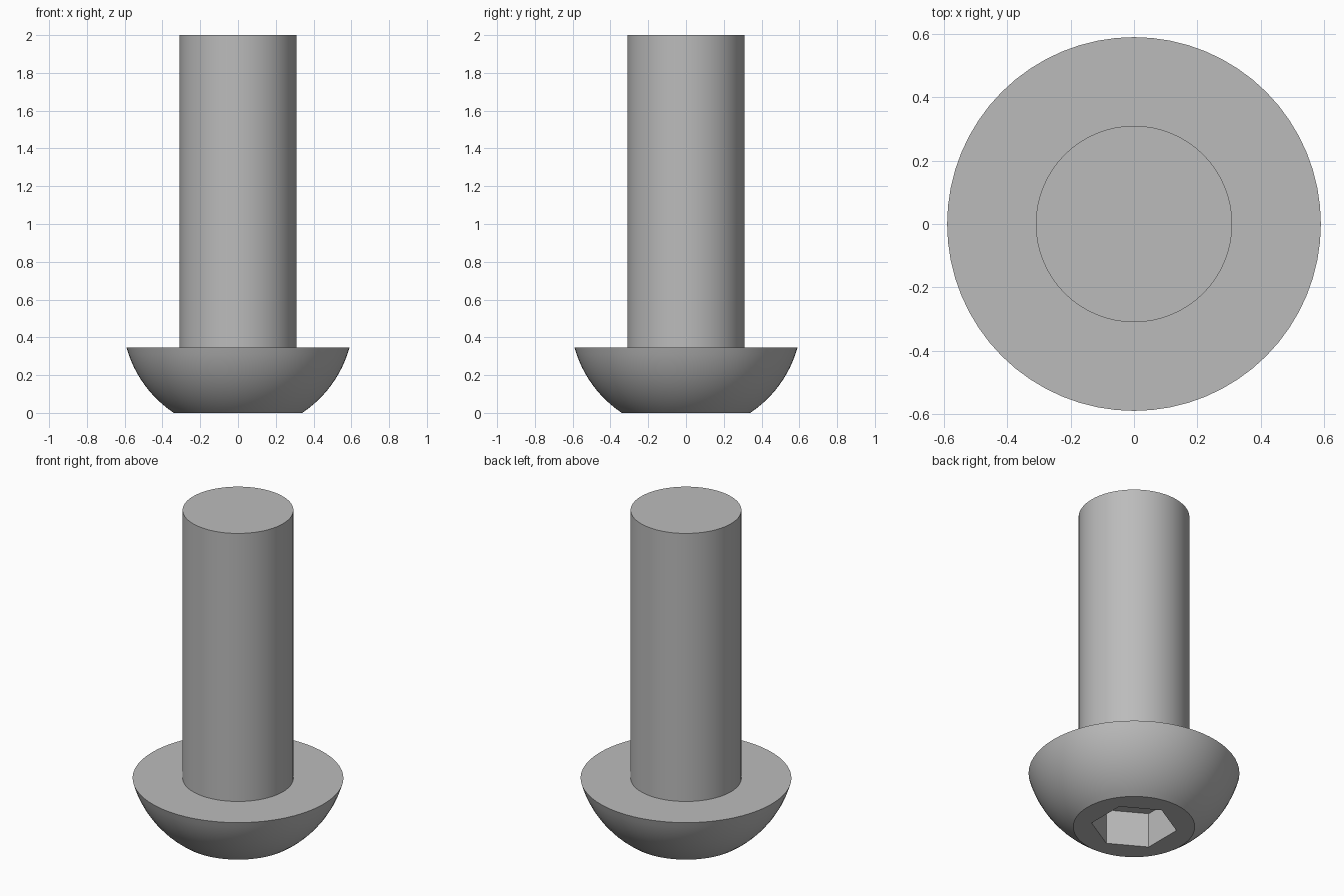
import bpy
import bmesh
import math

if "Cube" in bpy.data.objects:
    bpy.data.objects.remove(bpy.data.objects["Cube"])

SEGMENTS = 64
HEAD_R, HEAD_H, CROWN_R = 0.59, 0.345, 0.34
SHANK_R, TOP = 0.31, 2.0
SOCKET_R, SOCKET_DEPTH = 0.241, 0.215

steel = bpy.data.materials.new("grey steel")
steel.diffuse_color = (0.5, 0.5, 0.5, 1.0)
steel.use_nodes = True
steel.node_tree.nodes["Principled BSDF"].inputs["Base Color"].default_value = steel.diffuse_color


def lathe(name, profile):
    """Spin (radius, z) points around the z axis; end points are capped."""
    bm = bmesh.new()
    rings = [[bm.verts.new((r * math.cos(2 * math.pi * i / SEGMENTS),
                            r * math.sin(2 * math.pi * i / SEGMENTS), z))
              for i in range(SEGMENTS)] for r, z in profile]
    for low, high in zip(rings, rings[1:]):
        for i in range(SEGMENTS):
            j = (i + 1) % SEGMENTS
            bm.faces.new((low[i], low[j], high[j], high[i]))
    bm.faces.new(rings[0][::-1])
    bm.faces.new(rings[-1])
    mesh = bpy.data.meshes.new(name)
    bm.to_mesh(mesh)
    bm.free()
    obj = bpy.data.objects.new(name, mesh)
    bpy.context.collection.objects.link(obj)
    mesh.materials.append(steel)
    return obj


# Domed head (spherical zone centred on the axis), flat shoulder and shank
centre = (HEAD_R**2 + HEAD_H**2 - CROWN_R**2) / (2 * HEAD_H)
sphere_r = math.hypot(CROWN_R, centre)
steps = 12
a0 = math.atan2(-centre, CROWN_R)
a1 = math.atan2(HEAD_H - centre, HEAD_R)
profile = []
for k in range(steps + 1):
    a = a0 + (a1 - a0) * k / steps
    profile.append((sphere_r * math.cos(a), centre + sphere_r * math.sin(a)))
profile += [(SHANK_R, HEAD_H), (SHANK_R, TOP)]
bolt = lathe("bolt", profile)

# Hexagonal drive socket cut into the crown, corners on the y axis
bpy.ops.mesh.primitive_cylinder_add(vertices=6, radius=SOCKET_R,
                                    depth=2 * SOCKET_DEPTH, location=(0, 0, 0))
cutter = bpy.context.object
cutter.name = "socket_cutter"
cutter.hide_render = True
cutter.data.materials.append(steel)

cut = bolt.modifiers.new("socket", 'BOOLEAN')
cut.operation = 'DIFFERENCE'
cut.solver = 'EXACT'
cut.object = cutter
bpy.ops.object.select_all(action='DESELECT')
bolt.select_set(True)
bpy.context.view_layer.objects.active = bolt
bpy.ops.object.modifier_apply(modifier=cut.name)
bpy.data.objects.remove(cutter)

# Smooth curved surfaces, keep rims and socket edges crisp
bpy.ops.object.shade_smooth_by_angle(angle=math.radians(30))
